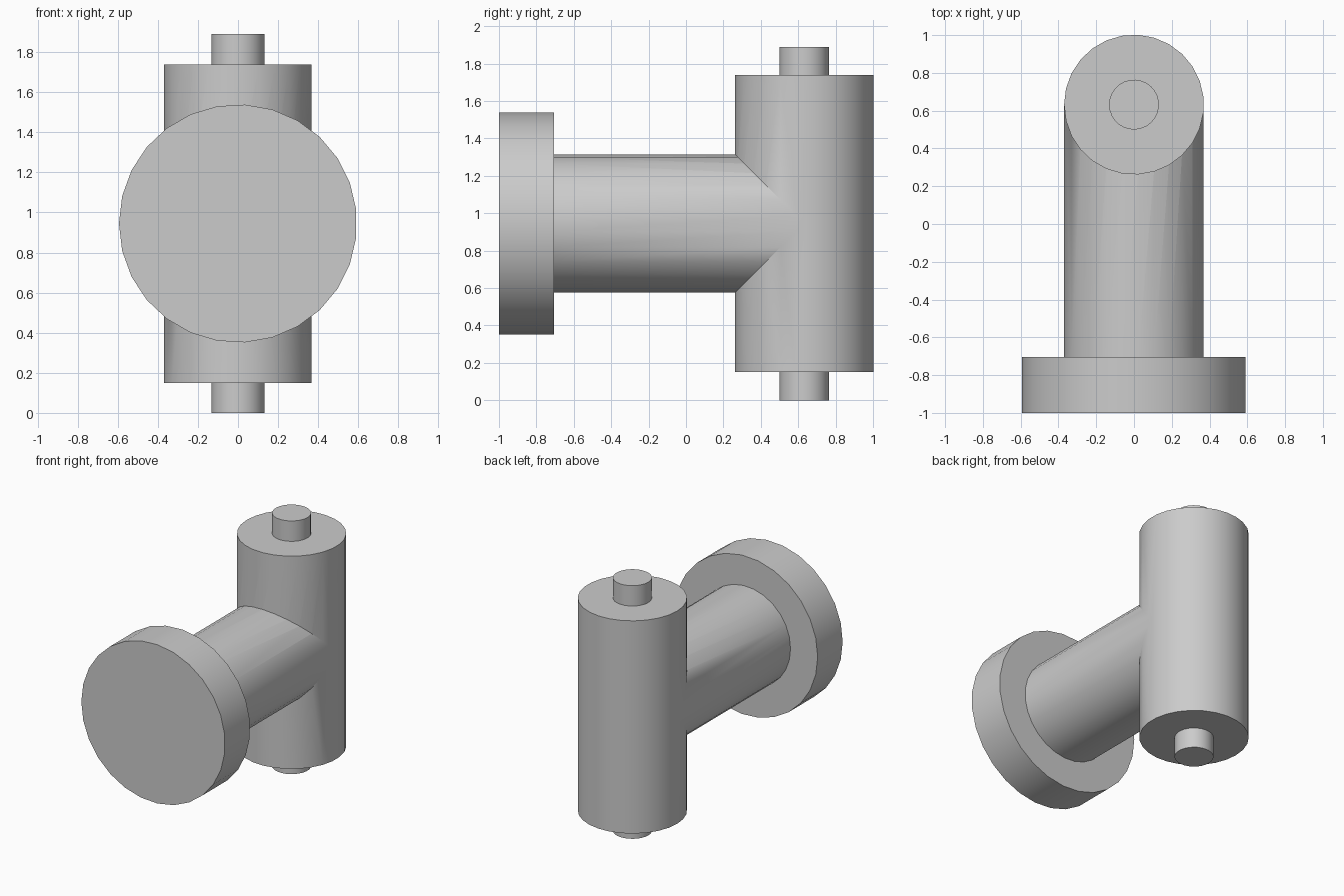
import bpy
import math
from mathutils import Matrix

cube = bpy.data.objects.get("Cube")
if cube:
    bpy.data.objects.remove(cube, do_unlink=True)

grey = bpy.data.materials.new("plain_grey")
grey.use_nodes = True
colour = (0.6, 0.6, 0.6, 1)
grey.diffuse_color = colour
grey.node_tree.nodes["Principled BSDF"].inputs["Base Color"].default_value = colour

SIDES = 27
AXIS_Y = 0.632      # vertical axis of the column
AXIS_Z = 0.945      # height of the horizontal arm


def cylinder(name, radius, start, end, upright):
    """Cylinder between two positions on its axis, with a corner on -x."""
    bpy.ops.mesh.primitive_cylinder_add(vertices=SIDES, radius=radius, depth=end - start)
    ob = bpy.context.object
    ob.name = name
    ob.data.transform(Matrix.Rotation(math.pi / 2, 4, 'Z'))
    mid = (start + end) / 2
    if upright:
        ob.data.transform(Matrix.Translation((0, AXIS_Y, mid)))
    else:
        ob.data.transform(Matrix.Rotation(math.pi / 2, 4, 'X'))
        ob.data.transform(Matrix.Translation((0, mid, AXIS_Z)))
    ob.data.materials.append(grey)
    return ob


def smooth(ob):
    bpy.ops.object.select_all(action='DESELECT')
    ob.select_set(True)
    bpy.context.view_layer.objects.active = ob
    bpy.ops.object.shade_smooth_by_angle(angle=math.radians(30))


# Upright column merged with the arm of equal radius
column = cylinder("column_and_arm", 0.37, 0.15, 1.738, True)
arm = cylinder("arm_helper", 0.37, -0.705, AXIS_Y, False)
union = column.modifiers.new("join_arm", 'BOOLEAN')
union.operation = 'UNION'
union.solver = 'EXACT'
union.object = arm
bpy.context.view_layer.objects.active = column
bpy.ops.object.modifier_apply(modifier=union.name)
bpy.data.objects.remove(arm, do_unlink=True)
smooth(column)

# Round flange at the front and a pin at each end of the column
smooth(cylinder("front_flange", 0.594, -1, -0.705, False))
smooth(cylinder("bottom_pin", 0.132, 0, 0.15, True))
smooth(cylinder("top_pin", 0.132, 1.738, 1.89, True))
